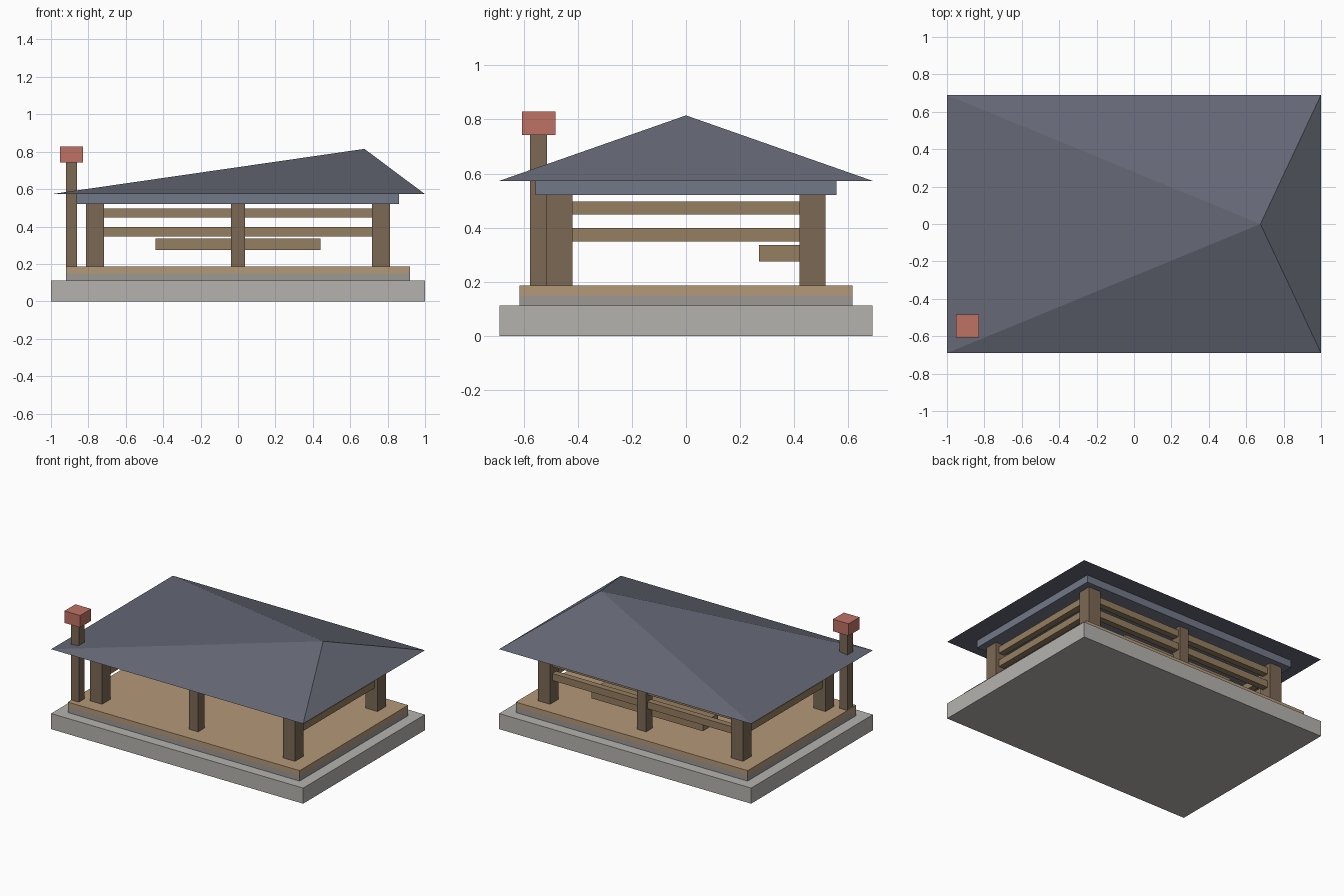
import bpy, bmesh

if "Cube" in bpy.data.objects:
    bpy.data.objects.remove(bpy.data.objects["Cube"])


def material(name, rgb):
    m = bpy.data.materials.new(name)
    m.diffuse_color = (*rgb, 1)
    m.use_nodes = True
    m.node_tree.nodes["Principled BSDF"].inputs["Base Color"].default_value = m.diffuse_color
    return m


STONE = material("stone", (0.46, 0.45, 0.43))
STEP = material("step_grey", (0.34, 0.32, 0.30))
DECK = material("deck_tan", (0.46, 0.32, 0.19))
WOOD = material("dark_wood", (0.20, 0.14, 0.09))
RAIL = material("rail_wood", (0.30, 0.21, 0.12))
SLATE = material("slate", (0.13, 0.14, 0.18))
FASCIA = material("fascia", (0.17, 0.19, 0.25))
BRICK = material("brick", (0.52, 0.17, 0.13))


def finish(name, bm, mat):
    bmesh.ops.recalc_face_normals(bm, faces=bm.faces)
    me = bpy.data.meshes.new(name)
    bm.to_mesh(me)
    bm.free()
    me.materials.append(mat)
    ob = bpy.data.objects.new(name, me)
    bpy.context.collection.objects.link(ob)
    return ob


def box(name, x, y, z, mat):
    """Box from (min, max) ranges on each axis."""
    bm = bmesh.new()
    bmesh.ops.create_cube(bm, size=1)
    for v in bm.verts:
        v.co = [r[0] if c < 0 else r[1] for c, r in zip(v.co, (x, y, z))]
    return finish(name, bm, mat)


def around(c, size):
    return (c - size / 2, c + size / 2)


# Plinth, step and deck
box("plinth", (-1, 1), (-0.69, 0.69), (0, 0.112), STONE)
box("step", (-0.92, 0.92), (-0.615, 0.615), (0.112, 0.15), STEP)
box("deck", (-0.92, 0.92), (-0.615, 0.615), (0.15, 0.187), DECK)

# Corner and middle posts
PX, PY = 0.765, 0.468
for side, sy in (("front", -1), ("back", 1)):
    for pos, px, w in (("left", -PX, 0.096), ("middle", 0, 0.074), ("right", PX, 0.096)):
        box(f"{side}_{pos}_post", around(px, w), around(sy * PY, w), (0.187, 0.52), WOOD)

# Rails along the back and both sides, front left open
for level, z in (("lower", (0.348, 0.398)), ("upper", (0.448, 0.496))):
    box(f"back_{level}_rail", (-PX, PX), around(PY, 0.045), z, RAIL)
    for side, sx in (("left", -1), ("right", 1)):
        box(f"{side}_{level}_rail", around(sx * PX, 0.045), (-PY, PY), z, RAIL)

# Bench fixed to the back middle post
box("bench", (-0.442, 0.442), (0.27, 0.44), (0.275, 0.335), RAIL)

# Eave slab under the roof
box("eave_slab", (-0.861, 0.861), (-0.556, 0.556), (0.52, 0.574), FASCIA)

# Roof: pyramid with off-centre peak
bm = bmesh.new()
base = [bm.verts.new((x, y, 0.573)) for x, y in ((-1, -0.69), (1, -0.69), (1, 0.69), (-1, 0.69))]
peak = bm.verts.new((0.676, 0, 0.815))
bm.faces.new(base)
for i in range(4):
    bm.faces.new((base[i], base[(i + 1) % 4], peak))
finish("roof", bm, SLATE)

# Chimney pole and cap
box("chimney_pole", around(-0.89, 0.06), around(-0.545, 0.062), (0.187, 0.743), WOOD)
box("chimney_cap", around(-0.89, 0.124), around(-0.545, 0.124), (0.743, 0.829), BRICK)
